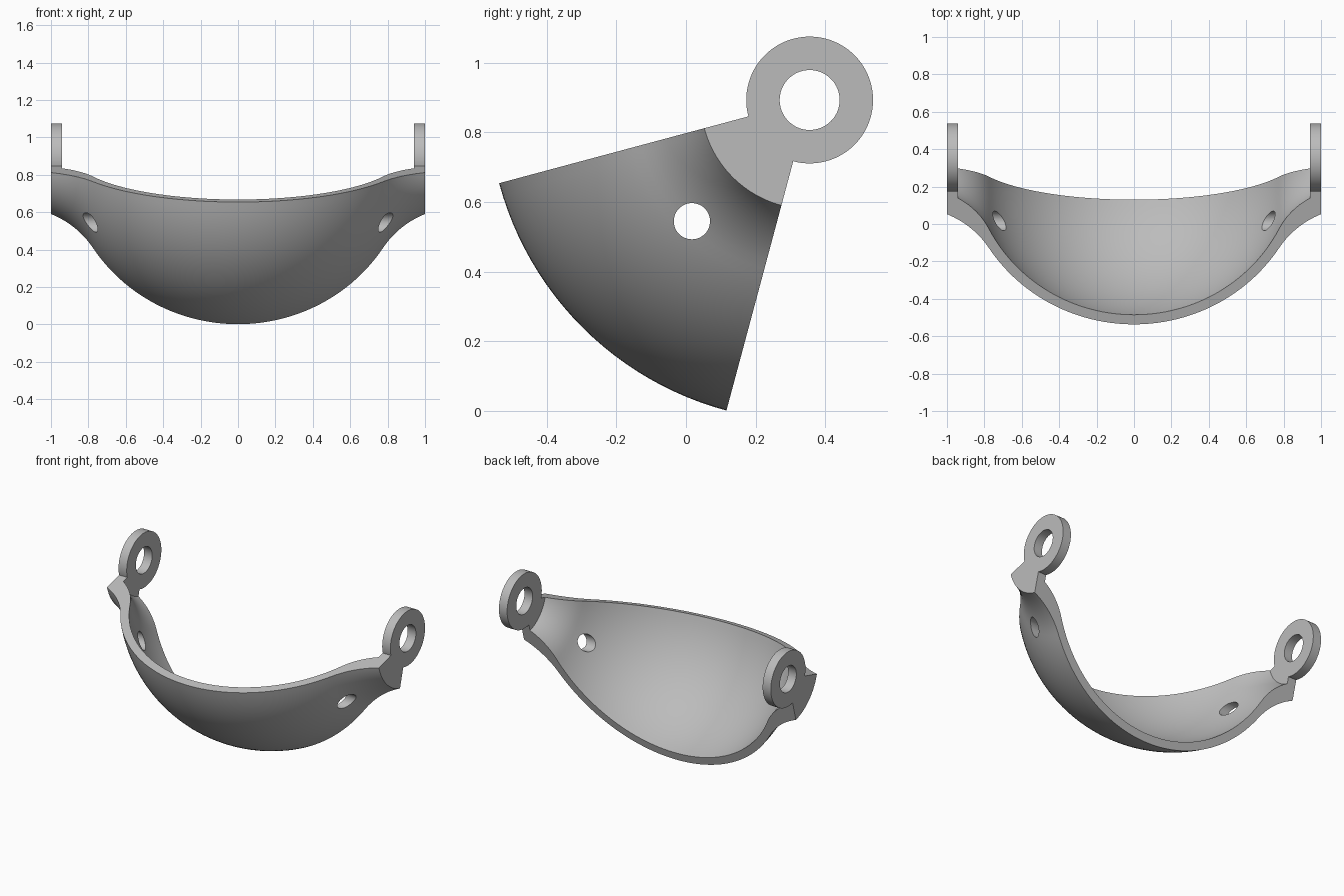
import bpy, bmesh
from math import sin, cos, sqrt, radians, pi
from mathutils import Vector, Matrix

if "Cube" in bpy.data.objects:
    bpy.data.objects.remove(bpy.data.objects["Cube"])

PIVOT = Vector((0, 0.355, 0.893))    # hinge axis runs along x through here
START, SWEEP = radians(195), radians(60)
RING_R, HOLE_R, TAB_IN = 0.182, 0.086, 0.94

grey = bpy.data.materials.new("light grey")
grey.use_nodes = True
colour = (0.5, 0.5, 0.5, 1)
grey.diffuse_color = colour
grey.node_tree.nodes["Principled BSDF"].inputs["Base Color"].default_value = colour


def finish(bm, name):
    bmesh.ops.remove_doubles(bm, verts=bm.verts, dist=1e-5)
    bmesh.ops.recalc_face_normals(bm, faces=bm.faces)
    mesh = bpy.data.meshes.new(name)
    bm.to_mesh(mesh)
    bm.free()
    mesh.materials.append(grey)
    obj = bpy.data.objects.new(name, mesh)
    bpy.context.collection.objects.link(obj)
    return obj


def smooth(obj):
    bpy.ops.object.select_all(action="DESELECT")
    obj.select_set(True)
    bpy.context.view_layer.objects.active = obj
    bpy.ops.object.shade_smooth_by_angle(angle=radians(30))


def half_profile(ball, tangent_x, fillet, end_x, steps=28):
    """Spherical middle that flares outward through a tangent fillet, as (x, radius)."""
    tangent_r = sqrt(ball ** 2 - tangent_x ** 2)
    k = (ball + fillet) / ball
    cx, cr = tangent_x * k, tangent_r * k
    points = []
    for i in range(steps + 1):
        x = ball * sin(i / steps * math_angle(tangent_x / ball))
        points.append((x, sqrt(ball ** 2 - x ** 2)))
    for i in range(1, 13):
        x = tangent_x + (end_x - tangent_x) * i / 12
        points.append((x, cr - sqrt(fillet ** 2 - (x - cx) ** 2)))
    return points


def math_angle(s):
    return Vector((sqrt(1 - s * s), s)).angle(Vector((1, 0)))


def mirrored(points):
    return [(-x, r) for x, r in reversed(points[1:])] + points


# Curved shell: closed wall section swept around the hinge axis
outer = mirrored(half_profile(0.923, 0.775, 0.496, 1.0))
inner = mirrored(half_profile(0.870, 0.775, 0.402, TAB_IN))
section = outer + [(1, RING_R), (TAB_IN, RING_R)] + inner[::-1] + [(-TAB_IN, RING_R), (-1, RING_R)]
bm = bmesh.new()
start_dir = Vector((0, cos(START), sin(START)))
verts = [bm.verts.new(PIVOT + Vector((x, 0, 0)) + start_dir * r) for x, r in section]
face = bm.faces.new(verts)
end = bmesh.ops.spin(bm, geom=[face], cent=PIVOT, axis=(1, 0, 0), angle=SWEEP,
                     steps=24, use_duplicate=False)
if not any(f.is_valid and len(f.verts) == len(section) and
           all((v.co - PIVOT).yz.angle(start_dir.yz) < 0.01 for v in f.verts) for f in bm.faces):
    bm.faces.new([v for v in verts])
shell = finish(bm, "curved_shell")

# Round side holes, bored straight across
bm = bmesh.new()
bmesh.ops.create_cone(bm, cap_ends=True, segments=48, radius1=0.052, radius2=0.052, depth=3,
                      matrix=Matrix.Translation((0, 0.017, 0.545)) @ Matrix.Rotation(pi / 2, 4, "Y"))
cutter = finish(bm, "side_hole_cutter")
cutter.hide_render = True
bpy.context.view_layer.objects.active = shell
bore = shell.modifiers.new("side_holes", "BOOLEAN")
bore.operation = "DIFFERENCE"
bore.solver = "EXACT"
bore.object = cutter
bpy.ops.object.modifier_apply(modifier=bore.name)
bpy.data.objects.remove(cutter)
smooth(shell)


# Hinge rings at both ends
def hinge_ring(name, x0, x1):
    bm = bmesh.new()
    corners = [(x0, HOLE_R), (x1, HOLE_R), (x1, RING_R), (x0, RING_R)]
    n = 144
    loops = []
    for i in range(n):
        a = 2 * pi * i / n + START
        loops.append([bm.verts.new(PIVOT + Vector((x, r * cos(a), r * sin(a)))) for x, r in corners])
    for i in range(n):
        a, b = loops[i], loops[(i + 1) % n]
        for j in range(4):
            k = (j + 1) % 4
            bm.faces.new((a[j], a[k], b[k], b[j]))
    smooth(finish(bm, name))


hinge_ring("left_hinge_ring", TAB_IN, 1)
hinge_ring("right_hinge_ring", -1, -TAB_IN)
